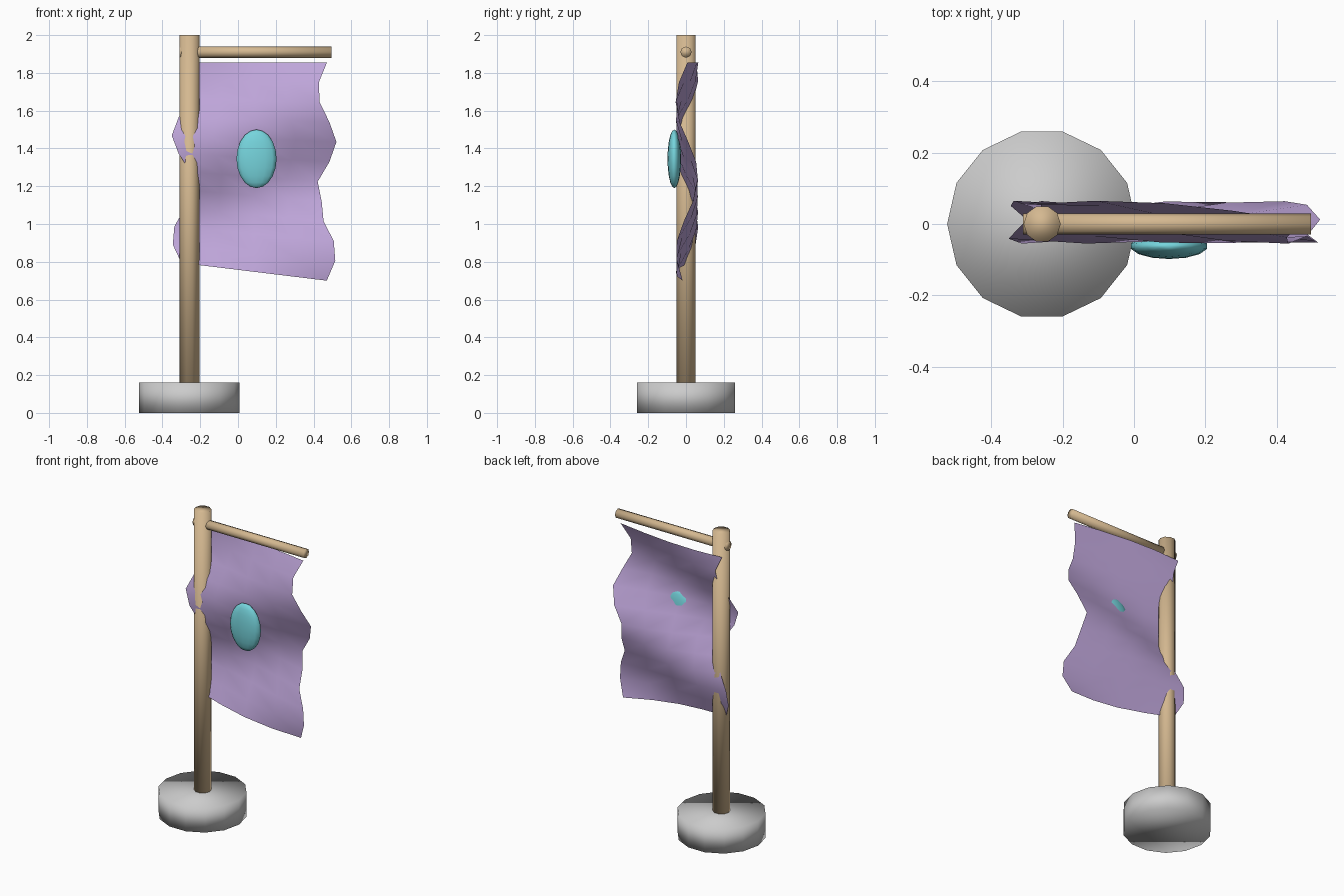
import bpy, bmesh, math
from mathutils import Matrix

if "Cube" in bpy.data.objects:
    bpy.data.objects.remove(bpy.data.objects["Cube"])


def paint(ob, name, rgb):
    mat = bpy.data.materials.get(name) or bpy.data.materials.new(name)
    mat.diffuse_color = (*rgb, 1)
    mat.use_nodes = True
    mat.node_tree.nodes["Principled BSDF"].inputs["Base Color"].default_value = mat.diffuse_color
    ob.data.materials.append(mat)


def finish(bm, name):
    bmesh.ops.recalc_face_normals(bm, faces=bm.faces)
    me = bpy.data.meshes.new(name)
    bm.to_mesh(me)
    bm.free()
    me.shade_smooth()
    ob = bpy.data.objects.new(name, me)
    bpy.context.collection.objects.link(ob)
    return ob


def rod(name, sides, radius, length, center, along_x=False):
    bm = bmesh.new()
    m = Matrix.Translation(center)
    if along_x:
        m = m @ Matrix.Rotation(math.pi / 2, 4, 'Y')
    bmesh.ops.create_cone(bm, cap_ends=True, segments=sides, radius1=radius,
                          radius2=radius, depth=length, matrix=m)
    # keep a vertex on the +x / -x axis for the upright rods
    if not along_x:
        v = max(bm.verts, key=lambda p: p.co.x)
        a = math.atan2(v.co.y - center[1], v.co.x - center[0])
        bmesh.ops.rotate(bm, verts=bm.verts, cent=center,
                         matrix=Matrix.Rotation(-a, 3, 'Z'))
    return finish(bm, name)


WOOD = (0.66, 0.48, 0.28)

# stone base
rod("base", 14, 0.265, 0.16, (-0.258, 0, 0.08))

# upright pole and crossbar
pole = rod("pole", 10, 0.052, 1.9, (-0.257, 0, 1.05))
paint(pole, "wood", WOOD)
bar = rod("crossbar", 8, 0.03, 0.805, (0.0925, 0, 1.91), along_x=True)
paint(bar, "wood", WOOD)

# rippling banner cloth: row half-widths swell and shrink, y follows a slanted wave
half = [0.385, 0.343, 0.347, 0.399, 0.436, 0.399, 0.337, 0.358, 0.368, 0.422, 0.43, 0.385]
COLS = 4
TOP = 1.854
bm = bmesh.new()
grid = []
for r, w in enumerate(half):
    t = r / (len(half) - 1)
    row = []
    for c in range(COLS + 1):
        u = c / COLS
        z = TOP - t * (1.06 + 0.094 * u)
        crest = 1.38 + 0.27 * u
        y = 0.005 - 0.06 * math.cos(2 * math.pi * (z - crest) / 0.8)
        row.append(bm.verts.new((0.085 + w * (2 * u - 1), y, z)))
    grid.append(row)
for a, b in zip(grid, grid[1:]):
    for c in range(COLS):
        bm.faces.new((a[c], b[c], b[c + 1], a[c + 1]))
paint(finish(bm, "banner_cloth"), "purple_cloth", (0.52, 0.38, 0.70))

# oval emblem on the front of the cloth
bm = bmesh.new()
bmesh.ops.create_uvsphere(bm, u_segments=14, v_segments=10, radius=1,
                          matrix=Matrix.Translation((0.098, -0.062, 1.345))
                          @ Matrix.Diagonal((0.109, 0.036, 0.155, 1)))
paint(finish(bm, "oval_emblem"), "teal", (0.18, 0.66, 0.72))
